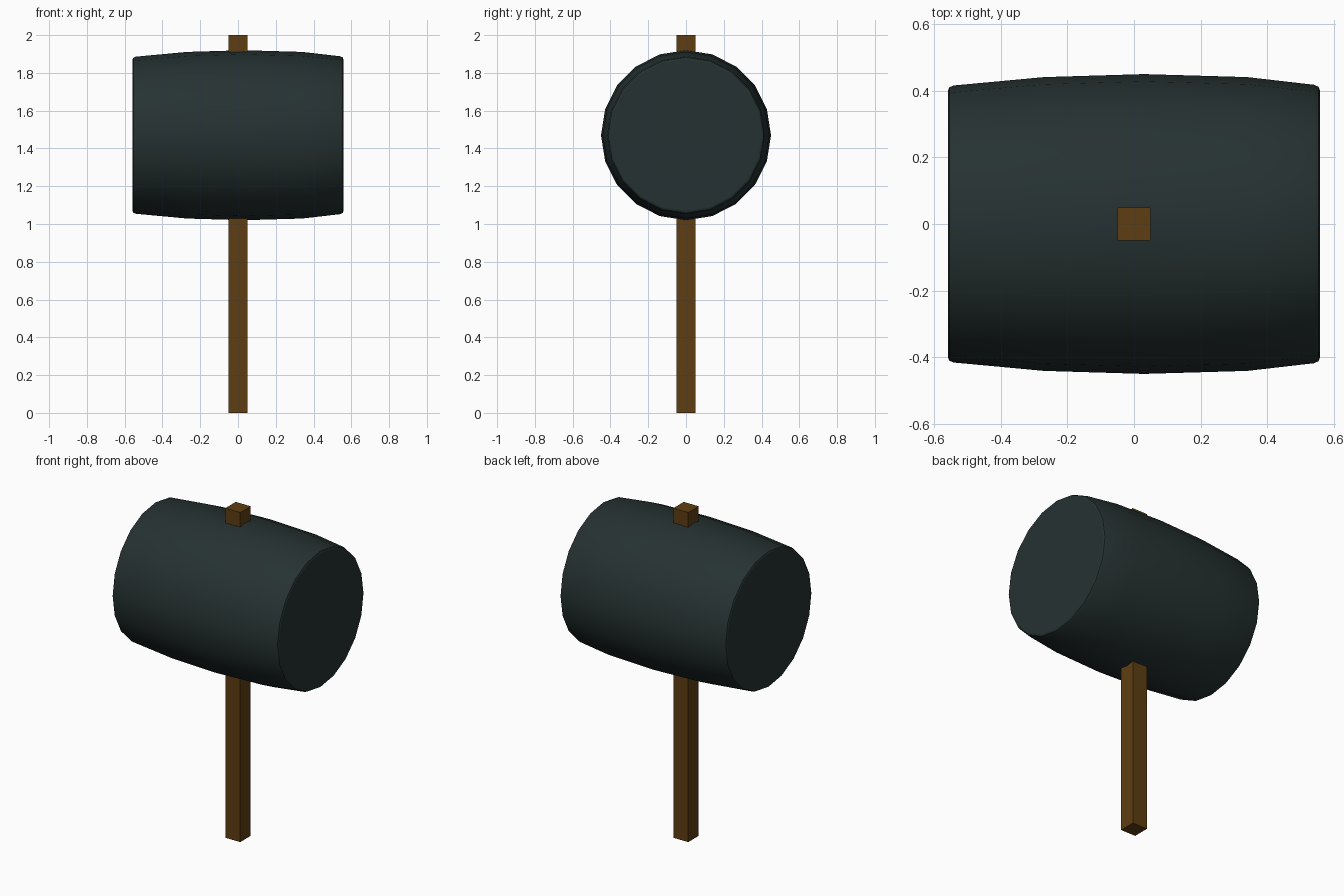
import bpy, bmesh, math

if "Cube" in bpy.data.objects:
    bpy.data.objects.remove(bpy.data.objects["Cube"])


def material(name, color):
    m = bpy.data.materials.new(name)
    m.diffuse_color = (*color, 1)
    m.use_nodes = True
    m.node_tree.nodes["Principled BSDF"].inputs["Base Color"].default_value = m.diffuse_color
    return m


def add_object(name, bm, mat):
    bmesh.ops.recalc_face_normals(bm, faces=bm.faces)
    me = bpy.data.meshes.new(name)
    bm.to_mesh(me)
    bm.free()
    me.materials.append(mat)
    ob = bpy.data.objects.new(name, me)
    bpy.context.collection.objects.link(ob)
    return ob


iron = material("dark iron", (0.019, 0.031, 0.031))
wood = material("brown wood", (0.112, 0.048, 0.006))

# Handle: one square post running right through the head
bm = bmesh.new()
bmesh.ops.create_cube(bm, size=1)
for v in bm.verts:
    v.co = (v.co.x * 0.1, v.co.y * 0.1, (v.co.z + 0.5) * 2)
add_object("handle", bm, wood)

# Head: 20-sided barrel along x, bulging profile with softened rims (x, radius)
SIDES, CENTRE_Z = 20, 1.47
profile = [(-0.558, 0.402), (-0.554, 0.411), (-0.54, 0.416), (-0.27, 0.441),
           (0.03, 0.45), (0.34, 0.441), (0.54, 0.418), (0.554, 0.412), (0.558, 0.402)]
bm = bmesh.new()
rings = []
for x, r in profile:
    rings.append([bm.verts.new((x, r * math.sin(a), CENTRE_Z + r * math.cos(a)))
                  for a in (2 * math.pi * i / SIDES for i in range(SIDES))])
for a, b in zip(rings, rings[1:]):
    for i in range(SIDES):
        j = (i + 1) % SIDES
        bm.faces.new((a[i], a[j], b[j], b[i]))
bm.faces.new(rings[0])
bm.faces.new(rings[-1])
head = add_object("mallet_head", bm, iron)

# Smooth barrel, flat striking faces
bpy.ops.object.select_all(action='DESELECT')
head.select_set(True)
bpy.context.view_layer.objects.active = head
bpy.ops.object.shade_smooth_by_angle(angle=math.radians(40))
for p in head.data.polygons:
    if len(p.vertices) > 4:
        p.use_smooth = False
